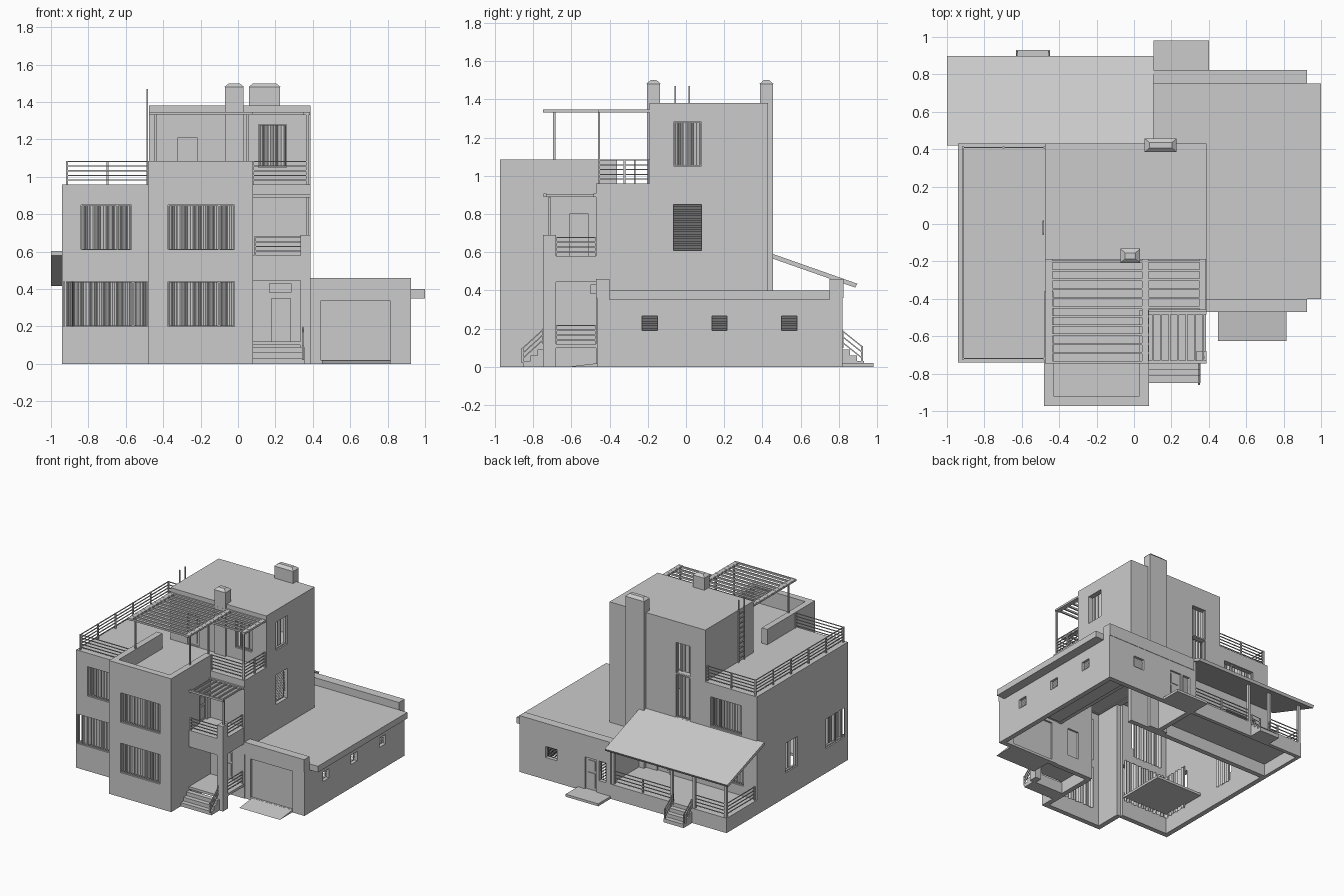
import bpy, bmesh, math
from mathutils import Matrix, Vector

cube = bpy.data.objects.get("Cube")
if cube:
    bpy.data.objects.remove(cube, do_unlink=True)

grey = bpy.data.materials.new("plain_grey")
grey.use_nodes = True
tone = (0.6, 0.6, 0.6, 1)
grey.diffuse_color = tone
grey.node_tree.nodes["Principled BSDF"].inputs["Base Color"].default_value = tone


def finish(name, bm, matrix=None):
    if matrix:
        bm.transform(matrix)
    bmesh.ops.recalc_face_normals(bm, faces=bm.faces)
    mesh = bpy.data.meshes.new(name)
    bm.to_mesh(mesh)
    bm.free()
    mesh.materials.append(grey)
    bpy.context.collection.objects.link(bpy.data.objects.new(name, mesh))


def add_box(bm, x, y, z):
    size = Matrix.Diagonal((x[1] - x[0], y[1] - y[0], z[1] - z[0], 1))
    mid = Matrix.Translation((sum(x) / 2, sum(y) / 2, sum(z) / 2))
    bmesh.ops.create_cube(bm, size=1, matrix=mid @ size)


def boxes(name, parts, matrix=None):
    bm = bmesh.new()
    for p in parts:
        add_box(bm, *p)
    finish(name, bm, matrix)


def box(name, x, y, z):
    boxes(name, [(x, y, z)])


def thicken(bm, vec):
    new = bmesh.ops.extrude_face_region(bm, geom=bm.faces[:])["geom"]
    bmesh.ops.translate(bm, vec=vec, verts=[v for v in new if isinstance(v, bmesh.types.BMVert)])


def prism(name, yz, x):
    # side profile swept along x
    bm = bmesh.new()
    bm.faces.new([bm.verts.new((x[0], *p)) for p in yz])
    thicken(bm, (x[1] - x[0], 0, 0))
    finish(name, bm)


# Wall frames: local x runs along the wall, local y points inward
TURN = {"front": 0, "right": 90, "back": 180, "left": -90}


def wall_frame(side, face, a, b):
    mid = (a + b) / 2
    at = (mid, face, 0) if side in ("front", "back") else (face, mid, 0)
    return Matrix.Translation(at) @ Matrix.Rotation(math.radians(TURN[side]), 4, "Z")


def curtain(name, w, z, m):
    # pleated cloth hung behind the wall
    bm = bmesh.new()
    n = max(16, int(w * 200))
    rows = []
    for i in range(n + 1):
        py = 0.056 + 0.01 * math.sin(i * 1.1) * math.sin(i * 0.23 + 0.5)
        rows.append([bm.verts.new((w * (i / n - 0.5), py, h)) for h in (z[0] - 0.08, z[1] + 0.03)])
    for p, q in zip(rows, rows[1:]):
        bm.faces.new((p[0], q[0], q[1], p[1]))
    finish(name, bm, m)


def window(name, m, w, z, split):
    h, f, d = w / 2, 0.005, (0.012, 0.022)
    parts = [((-h, -h + f), d, z), ((h - f, h), d, z), ((-h, h), d, (z[0], z[0] + f)),
             ((-h, h), d, (z[1] - f, z[1]))]
    if split:
        s = -h + w * split
        parts.append(((s - f, s + f), d, z))
    boxes(name + "_frame", parts, m)
    curtain(name + "_curtain", w, z, m)


def blind(name, m, w, z, split):
    # tilted slats
    bm = bmesh.new()
    n, h = round((z[1] - z[0]) / 0.012), w / 2
    for i in range(n):
        lo = z[0] + (z[1] - z[0]) * i / n
        pts = [(-h, 0.03, lo), (h, 0.03, lo), (h, 0.018, lo + 0.013), (-h, 0.018, lo + 0.013)]
        bm.faces.new([bm.verts.new(p) for p in pts])
    finish(name + "_slats", bm, m)


def plain_door(name, m, w, z, split):
    boxes(name, [((-w / 2, w / 2), (0.014, 0.026), z)], m)


def door(name, m, w, z, split):
    plain_door(name, m, w, z, split)
    inset, zm = w / 2 - 0.02, (z[0] + z[1]) / 2
    boxes(name + "_panels", [((-inset, inset), (0.008, 0.016), (zm + 0.03, z[1] - 0.02)),
                             ((-inset, inset), (0.008, 0.016), (z[0] + 0.02, zm + 0.01))], m)


def wall(name, side, face, a, b, z, openings=()):
    # grid of faces without the openings, thickened inward
    along_x = side in ("front", "back")
    us = sorted({a, b, *(u for o in openings for u in o[2:4])})
    zs = sorted({*z, *(h for o in openings for h in o[4])})
    bm = bmesh.new()
    grid = {(u, h): bm.verts.new((u, face, h) if along_x else (face, u, h)) for u in us for h in zs}
    for u0, u1 in zip(us, us[1:]):
        for h0, h1 in zip(zs, zs[1:]):
            u, h = (u0 + u1) / 2, (h0 + h1) / 2
            if not any(o[2] < u < o[3] and o[4][0] < h < o[4][1] for o in openings):
                bm.faces.new([grid[u0, h0], grid[u1, h0], grid[u1, h1], grid[u0, h1]])
    bmesh.ops.delete(bm, geom=[v for v in bm.verts if not v.link_faces], context="VERTS")
    turn = Matrix.Rotation(math.radians(TURN[side]), 3, "Z")
    thicken(bm, turn @ Vector((0, 0.04, 0)))
    finish(name, bm)
    for build, label, u0, u1, h, *split in openings:
        build(label, wall_frame(side, face, u0, u1), u1 - u0, h, split[0] if split else None)


def railing(name, p, q, z0, z1, rails=5, posts=2):
    # p and q are plan points; z0 may be a pair for a sloping run
    za, zb = z0 if isinstance(z0, tuple) else (z0, z0)
    height, r = z1 - za, 0.003
    bm = bmesh.new()
    a, b = Vector((*p, za)), Vector((*q, zb))
    d = b - a
    for i in range(rails):
        up = Vector((0, 0, height * (i + 1) / rails - r))
        m = Matrix.Translation((a + b) / 2 + up) @ d.to_track_quat("X", "Z").to_matrix().to_4x4()
        bmesh.ops.create_cube(bm, size=1, matrix=m @ Matrix.Diagonal((d.length, 2 * r, 2 * r, 1)))
    for i in range(posts):
        c = a.lerp(b, i / (posts - 1))
        add_box(bm, (c.x - 0.005, c.x + 0.005), (c.y - 0.005, c.y + 0.005), (c.z, c.z + height))
    finish(name, bm)


low, mid, top = (0.2, 0.44), (0.61, 0.85), (1.05, 1.28)
full, storey, annex = (0, 0.956), (0.95, 1.376), (0, 0.37)
east, bay_y = 0.388, -0.974

# Left wing
wall("wing_front", "front", -0.74, -0.94, -0.475, full, [
    (window, "wing_high_window", -0.84, -0.57, mid, 0.72),
    (window, "corner_front_window", -0.932, -0.485, low, 0.83)])
wall("wing_side", "left", -0.94, -0.74, 0.43, full, [
    (window, "corner_side_window", -0.74, -0.46, low, 0.5),
    (window, "wing_side_window", -0.09, 0.06, low)])
# Front bay
wall("bay_front", "front", bay_y, -0.48, 0.08, full, [
    (window, "bay_low_window", -0.375, -0.02, low, 0.77),
    (window, "bay_high_window", -0.375, -0.02, mid, 0.77)])
wall("bay_left", "left", -0.48, bay_y, -0.72, full)
wall("bay_right", "right", 0.08, bay_y, -0.45, full, [
    (door, "balcony_door", -0.61, -0.51, (0.58, 0.8))])
# Core
wall("core_front", "front", -0.47, 0.05, east, full, [
    (door, "entrance_door", 0.18, 0.28, (0.12, 0.35))])
wall("core_right", "right", east, -0.47, 0.43, (0.36, 0.956), [
    (blind, "side_blind", -0.065, 0.08, mid)])
wall("house_back", "back", 0.43, -0.94, east, full, [
    (window, "wing_back_window", -0.8, -0.52, mid, 0.3),
    (window, "porch_window", -0.82, -0.54, low, 0.5),
    (window, "stair_low_window", -0.335, -0.21, (0.6, 0.956)),
    (door, "porch_door", -0.15, -0.04, (0.12, 0.36))])
# Upper storey
wall("upper_front", "front", -0.19, -0.475, east, storey, [
    (window, "upper_front_window", 0.11, 0.26, top),
    (door, "terrace_door", -0.32, -0.22, (0.965, 1.21))])
wall("upper_right", "right", east, -0.19, 0.43, storey, [
    (window, "upper_side_window", -0.065, 0.08, top)])
wall("upper_back", "back", 0.43, -0.475, east, storey, [
    (window, "stair_high_window", -0.335, -0.21, (0.956, 1.21))])
wall("upper_left", "left", -0.475, -0.19, 0.43, storey)
# Garage and rear wing
wall("garage_front", "front", -0.465, east, 0.925, annex, [
    (plain_door, "garage_door", 0.44, 0.815, (0.02, 0.335))])
wall("garage_right", "right", 0.925, -0.465, 0.82, annex, [
    (blind, f"garage_window_{i}", y - 0.04, y + 0.04, (0.19, 0.265))
    for i, y in enumerate((-0.19, 0.175, 0.54))])
wall("garage_back", "back", 0.82, 0.105, 0.925, annex, [
    (blind, "garage_back_window", 0.59, 0.69, (0.18, 0.27)),
    (blind, "rear_window", 0.12, 0.21, (0.12, 0.28)),
    (door, "rear_door", 0.23, 0.335, (0.02, 0.28))])
wall("rear_left", "left", 0.105, 0.42, 0.82, annex)

# Terraces, roofs and the raised floor in the corner room
boxes("terraces", [((-0.94, -0.475), (-0.74, 0.43), (0.956, 0.96)),
                   ((-0.48, 0.08), (bay_y, -0.45), (0.956, 0.96)),
                   ((-0.475, east), (-0.47, 0.43), (0.956, 0.96))])
box("main_roof", (-0.475, east), (-0.19, 0.43), (1.376, 1.38))
box("corner_room_floor", (-0.9, -0.48), (-0.7, -0.3), (0.15, 0.17))
boxes("garage_roof", [((east, 1.0), (-0.4, 0.75), (0.35, 0.4)),
                      ((0.105, 0.39), (0.43, 0.75), (0.35, 0.4))])
box("garage_front_parapet", (east, 0.925), (-0.47, -0.4), (0.36, 0.46))
box("garage_back_parapet", (0.105, 0.925), (0.75, 0.823), (0.36, 0.46))
boxes("bay_parapet", [((-0.48, 0.08), (bay_y, -0.92), (0.95, 1.085)),
                      ((-0.48, -0.43), (bay_y, -0.36), (0.95, 1.085)),
                      ((0.03, 0.08), (bay_y, -0.46), (0.95, 1.085))])

# Ground level details
prism("garage_ramp", [(-0.625, 0), (-0.44, 0), (-0.44, 0.022)], (0.45, 0.815))
box("rear_step", (0.105, 0.4), (0.82, 0.98), (0, 0.02))
box("entrance_lamp", (0.165, 0.285), (-0.5, -0.47), (0.38, 0.43))

# Entrance porch, stairs and balcony
box("entrance_floor", (0.08, 0.385), (-0.745, -0.46), (0.1, 0.12))
box("balcony_slab", (0.08, 0.385), (-0.745, -0.46), (0.445, 0.58))
box("entrance_column", (0.335, 0.387), (-0.747, -0.68), (0, 0.69))
boxes("entrance_stairs", [((0.08, 0.355), (-0.85 + 0.036 * i, -0.74), (0.03 * i, 0.03 * i + 0.03))
                          for i in range(3)])
railing("entrance_stair_rail", (0.348, -0.855), (0.348, -0.745), (0.02, 0.12), 0.1, 3)
railing("entrance_side_rail", (0.37, -0.68), (0.37, -0.47), 0.12, 0.22, 4)
railing("balcony_front_rail", (0.09, -0.735), (0.34, -0.735), 0.58, 0.68, 4)
railing("balcony_side_rail", (0.37, -0.68), (0.37, -0.47), 0.58, 0.68, 4)

# Pergolas
cx = [0.1 + 0.045 * i for i in range(7)]
boxes("balcony_pergola", [((x - 0.005, x + 0.005), (-0.745, -0.465), (0.892, 0.904)) for x in cx]
      + [((0.08, 0.387), (y, y + 0.014), (0.89, 0.906)) for y in (-0.745, -0.485)]
      + [((0.365, 0.377), (-0.72, -0.708), (0.69, 0.89))])
slats = [((-0.475, 0.08 if y < -0.46 else 0.385), (y - 0.006, y + 0.006), (1.333, 1.347))
         for y in [-0.2 - 0.049 * i for i in range(12)]]
beams = [((x - 0.018, x + 0.018), (y, -0.18), (1.331, 1.346))
         for x, y in ((-0.455, -0.747), (0.06, -0.747), (0.367, -0.46))]
posts = [((x - 0.006, x + 0.006), (y - 0.006, y + 0.006), (0.96, 1.333))
         for x, y in ((-0.44, -0.69), (0.05, -0.69), (0.37, -0.455), (0.05, -0.455))]
boxes("roof_pergola", slats + beams + posts)

# Terrace rails
railing("terrace_front_rail", (-0.915, -0.72), (-0.48, -0.72), 0.96, 1.085)
railing("terrace_side_rail", (-0.915, -0.72), (-0.915, 0.41), 0.96, 1.085, 5, 6)
railing("terrace_back_rail", (-0.915, 0.41), (-0.48, 0.41), 0.96, 1.085, 5, 3)
railing("roof_front_rail", (0.08, -0.455), (0.375, -0.455), 0.96, 1.085)
railing("roof_side_rail", (0.375, -0.455), (0.375, -0.19), 0.96, 1.085, 5, 3)

# Back porch
prism("porch_roof", [(0.42, 0.603), (0.897, 0.435), (0.885, 0.415), (0.42, 0.578)], (-1, 0.105))
box("porch_floor", (-0.94, 0.105), (0.42, 0.82), (0.1, 0.12))
boxes("porch_base", [((-0.94, 0.105), (0.79, 0.82), (0, 0.12)),
                     ((-0.94, -0.91), (0.42, 0.82), (0, 0.12))])
boxes("porch_posts", [((x - 0.01, x + 0.01), (0.795, 0.815), (0.12, 0.45))
                      for x in (-0.925, -0.64, -0.44, 0.09)])
railing("porch_back_rail", (-0.925, 0.805), (-0.64, 0.805), 0.12, 0.23, 4)
railing("porch_long_rail", (-0.44, 0.805), (0.09, 0.805), 0.12, 0.23, 4, 3)
railing("porch_side_rail", (-0.925, 0.44), (-0.925, 0.805), 0.12, 0.23, 4)
boxes("porch_stairs", [((-0.63, -0.45), (0.81, 0.93 - 0.036 * i), (0.03 * i, 0.03 * i + 0.03))
                       for i in range(3)])
for x in (-0.625, -0.455):
    railing("porch_stair_rail", (x, 0.92), (x, 0.82), (0.02, 0.1), 0.11, 3)


# Chimneys with bevelled caps, and the roof ladder
def chimney(name, x, y, base):
    box(name, x, y, (base, 1.48))
    bm = bmesh.new()
    add_box(bm, (x[0] - 0.003, x[1] + 0.003), (y[0] - 0.003, y[1] + 0.003), (1.48, 1.5))
    for v in bm.verts:
        if v.co.z > 1.49:
            v.co.x += 0.025 if v.co.x < sum(x) / 2 else -0.025
            v.co.y += 0.022 if v.co.y < sum(y) / 2 else -0.022
    finish(name + "_cap", bm)


chimney("front_chimney", (-0.07, 0.03), (-0.205, -0.135), 0.96)
chimney("rear_chimney", (0.06, 0.225), (0.387, 0.455), 0)
boxes("roof_ladder", [((-0.49, -0.482), (y, y + 0.008), (0.96, 1.47)) for y in (-0.06, 0.012)]
      + [((-0.49, -0.482), (-0.06, 0.02), (0.99 + 0.04 * i, 0.997 + 0.04 * i)) for i in range(10)])
